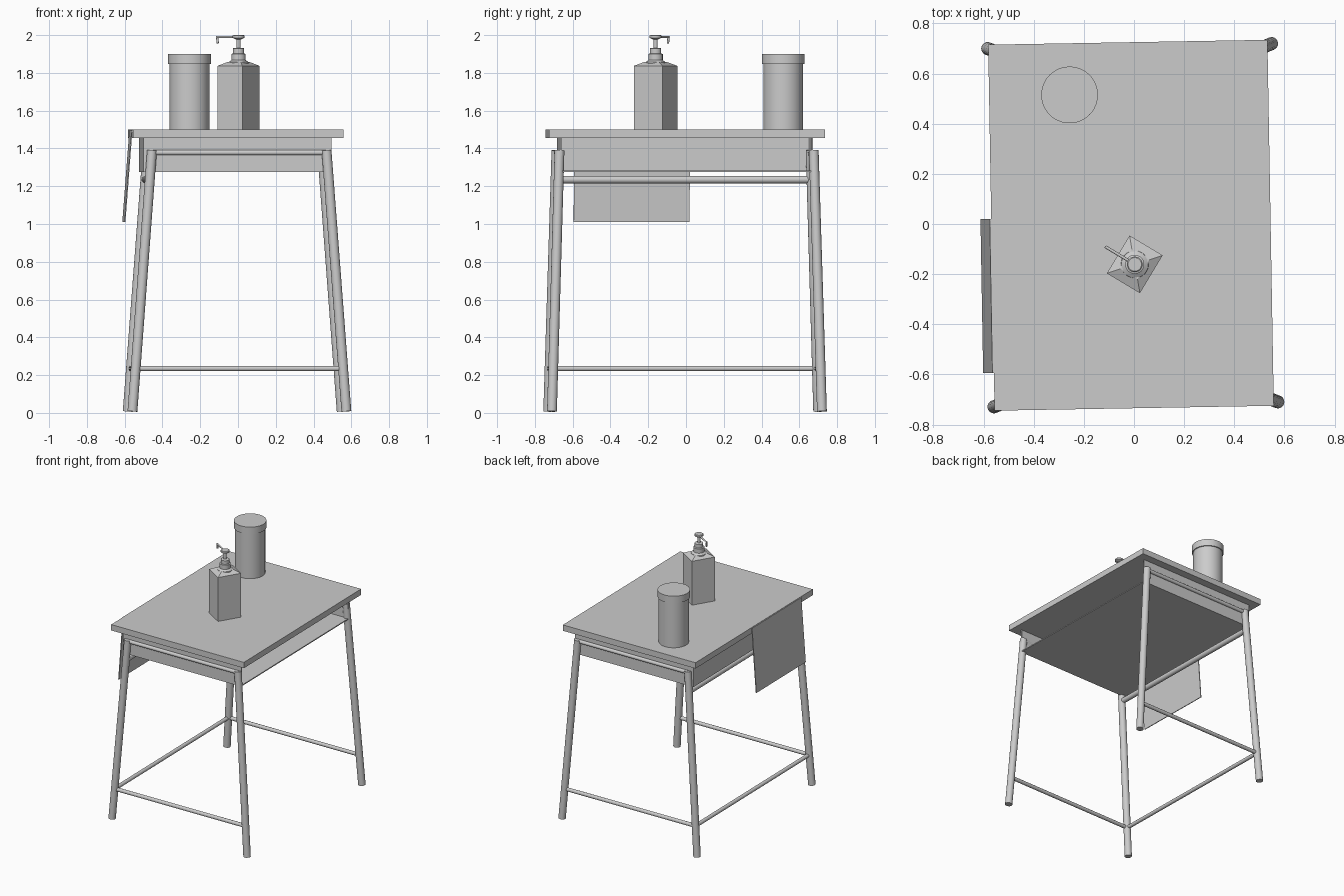
import bpy, math
from mathutils import Vector, Matrix

old = bpy.data.objects.get("Cube")
if old:
    bpy.data.objects.remove(old, do_unlink=True)

GREY = (0.6, 0.6, 0.6, 1)
grey = bpy.data.materials.new("plain grey")
grey.use_nodes = True
grey.diffuse_color = GREY
grey.node_tree.nodes["Principled BSDF"].inputs["Base Color"].default_value = GREY

# The whole desk stands turned by one degree
DESK = Matrix.Translation((-0.012, -0.005, 0)) @ Matrix.Rotation(math.radians(1), 4, "Z")
BOTTLE = Matrix.Translation((0.003, -0.161, 1.5)) @ Matrix.Rotation(math.radians(-31), 4, "Z")
JAR = Matrix.Translation((-0.257, 0.515, 1.5))


def make(name, verts, faces, frame, smooth=False):
    mesh = bpy.data.meshes.new(name)
    mesh.from_pydata(verts, [], faces)
    mesh.materials.append(grey)
    obj = bpy.data.objects.new(name, mesh)
    obj.matrix_world = frame
    bpy.context.collection.objects.link(obj)
    if smooth:
        bpy.ops.object.select_all(action="DESELECT")
        obj.select_set(True)
        bpy.context.view_layer.objects.active = obj
        bpy.ops.object.shade_smooth_by_angle(angle=math.radians(35))
    return obj


def loft(name, rings, frame, smooth=False):
    """Skin a stack of equal rings and cap both ends."""
    n = len(rings[0])
    verts = [v for ring in rings for v in ring]
    faces = [(r * n + i, r * n + (i + 1) % n, (r + 1) * n + (i + 1) % n, (r + 1) * n + i)
             for r in range(len(rings) - 1) for i in range(n)]
    faces += [tuple(reversed(range(n))), tuple(range(len(verts) - n, len(verts)))]
    return make(name, verts, faces, frame, smooth)


def rect(hx, hy, z, cx=0, cy=0):
    return [(cx - hx, cy - hy, z), (cx + hx, cy - hy, z),
            (cx + hx, cy + hy, z), (cx - hx, cy + hy, z)]


def box(name, x, y, z, frame=DESK):
    cx, cy, hx, hy = sum(x) / 2, sum(y) / 2, (x[1] - x[0]) / 2, (y[1] - y[0]) / 2
    return loft(name, [rect(hx, hy, h, cx, cy) for h in z], frame)


def lathe(name, profile, frame, n=32):
    rings = [[(r * math.cos(2 * math.pi * i / n), r * math.sin(2 * math.pi * i / n), z)
              for i in range(n)] for r, z in profile]
    return loft(name, rings, frame, True)


def tube(name, a, b, radius, frame=DESK, n=20):
    a, b = Vector(a), Vector(b)
    turn = (b - a).to_track_quat("Z", "Y").to_matrix().to_4x4()
    return lathe(name, [(radius, 0), (radius, (b - a).length)],
                 frame @ Matrix.Translation(a) @ turn, n)


def on_leg(sx, sy, z):
    """Point on the centre line of a splayed leg."""
    t = z / 1.39
    return (0.007 + sx * (0.567 - 0.105 * t), sy * (0.715 - 0.042 * t), z)


# Table top
box("table_top", (-0.557, 0.557), (-0.73, 0.73), (1.455, 1.5))

# Legs with end rails
for sy, end in ((-1, "front"), (1, "back")):
    for sx, side in ((-1, "right"), (1, "left")):
        tube(f"{end}_{side}_leg", on_leg(sx, sy, 0.008), on_leg(sx, sy, 1.39), 0.026)
    tube(f"{end}_lower_rail", on_leg(-1, sy, 0.235), on_leg(1, sy, 0.235), 0.014)
    tube(f"{end}_upper_rail", on_leg(-1, sy, 1.378), on_leg(1, sy, 1.378), 0.014)

# Long rails on the closed side
tube("side_lower_rail", on_leg(-1, -1, 0.235), on_leg(-1, 1, 0.235), 0.014)
tube("side_upper_rail", on_leg(-1, -1, 1.235), on_leg(-1, 1, 1.235), 0.02)

# Storage tray, open on the left side
box("tray_floor", (-0.5, 0.495), (-0.67, 0.67), (1.275, 1.283))
box("tray_side_wall", (-0.5, -0.492), (-0.67, 0.67), (1.275, 1.455))
for y, end in ((-0.67, "front"), (0.662, "back")):
    box(f"tray_{end}_wall", (-0.5, 0.495), (y, y + 0.008), (1.275, 1.455))

# Sheet hanging from the right edge
loft("hanging_sheet", [rect(0.003, 0.307, 1.01, -0.597, -0.272),
                       rect(0.003, 0.307, 1.497, -0.56, -0.272)], DESK)

# Jar with lid
lathe("jar_body", [(0.105, 0), (0.105, 0.35)], JAR, 48)
lathe("jar_lid", [(0.113, 0.347), (0.113, 0.4)], JAR, 48)

# Pump bottle
loft("bottle_body", [rect(0.077, 0.088, 0), rect(0.077, 0.088, 0.337),
                     rect(0.04, 0.045, 0.358)], BOTTLE)
lathe("bottle_neck", [(0.056, 0.345), (0.054, 0.357), (0.038, 0.367), (0.038, 0.4),
                      (0.03, 0.403), (0.03, 0.43), (0.02, 0.433)], BOTTLE)
lathe("pump_stem", [(0.01, 0.42), (0.01, 0.488)], BOTTLE, 16)
lathe("pump_head", [(0.016, 0.478), (0.031, 0.486), (0.031, 0.497), (0.027, 0.5)], BOTTLE)
tube("pump_spout", (0, 0, 0.49), (-0.137, 0, 0.49), 0.006, BOTTLE, 12)
tube("pump_nozzle", (-0.133, 0, 0.493), (-0.128, 0, 0.457), 0.006, BOTTLE, 12)
